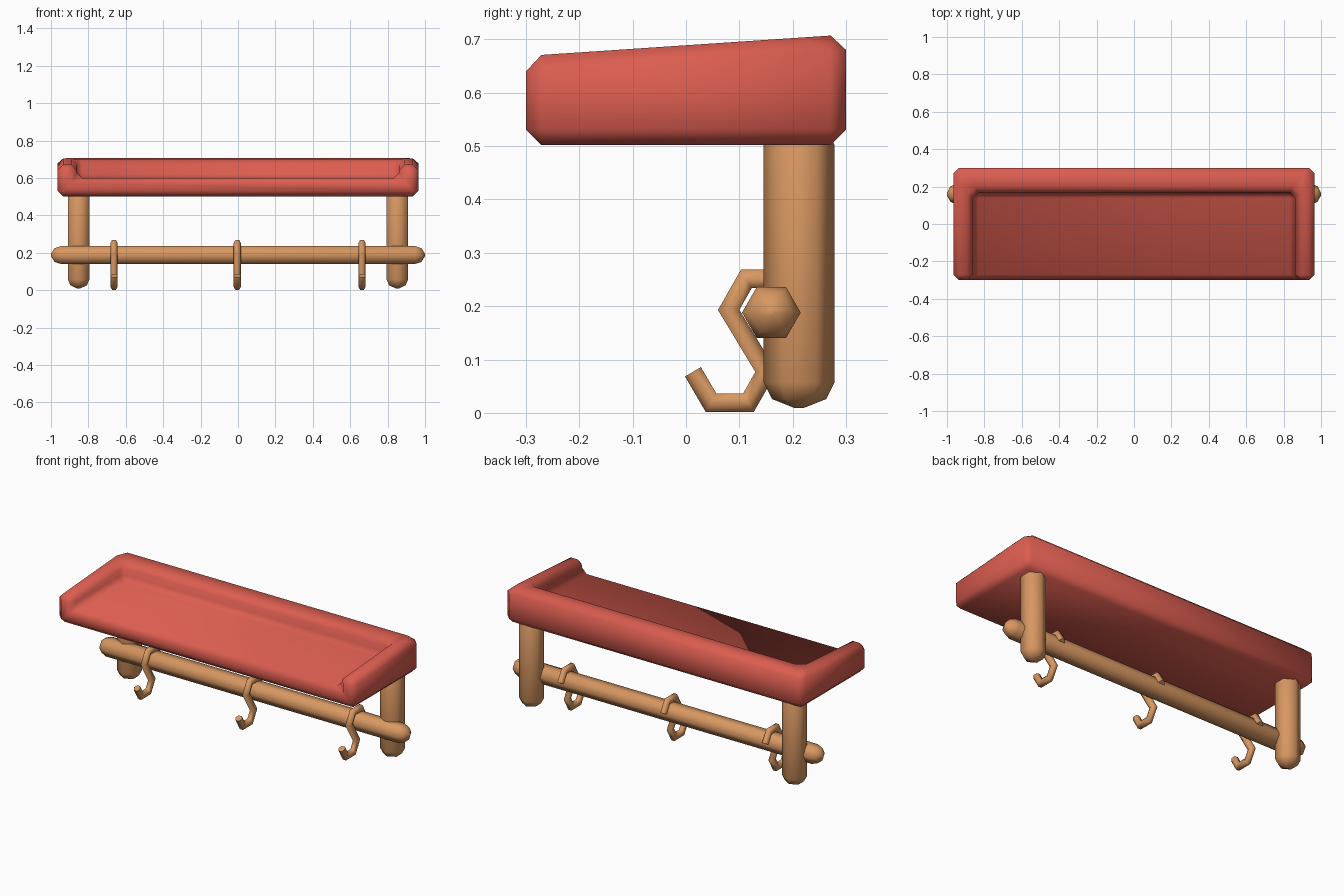
import bpy, bmesh, math
from mathutils import Vector

if "Cube" in bpy.data.objects:
    bpy.data.objects.remove(bpy.data.objects["Cube"])


def material(name, rgb):
    m = bpy.data.materials.new(name)
    m.diffuse_color = (*rgb, 1)
    m.use_nodes = True
    m.node_tree.nodes["Principled BSDF"].inputs["Base Color"].default_value = m.diffuse_color
    return m


RED = material("red paint", (0.71, 0.11, 0.08))
WOOD = material("light wood", (0.68, 0.31, 0.12))


def make_object(name, verts, faces, mat, bevel=0):
    mesh = bpy.data.meshes.new(name)
    mesh.from_pydata(verts, [], faces)
    bm = bmesh.new()
    bm.from_mesh(mesh)
    bmesh.ops.recalc_face_normals(bm, faces=bm.faces)
    if bevel:
        bmesh.ops.bevel(bm, geom=list(bm.edges), offset=bevel, segments=1,
                        profile=0.5, affect='EDGES')
    bm.to_mesh(mesh)
    bm.free()
    mesh.materials.append(mat)
    ob = bpy.data.objects.new(name, mesh)
    bpy.context.collection.objects.link(ob)
    bpy.ops.object.select_all(action='DESELECT')
    ob.select_set(True)
    bpy.context.view_layer.objects.active = ob
    bpy.ops.object.shade_smooth_by_angle(angle=math.radians(65))
    return ob


def skin(name, rings, mat):
    """Join six-sided rings into a capped rod."""
    n = 6
    verts = [v for r in rings for v in r]
    faces = [(i * n + k, i * n + (k + 1) % n, (i + 1) * n + (k + 1) % n, (i + 1) * n + k)
             for i in range(len(rings) - 1) for k in range(n)]
    faces += [tuple(range(n)), tuple(range(len(verts) - n, len(verts)))]
    return make_object(name, verts, faces, mat)


ANGLES = [k * math.pi / 3 for k in range(6)]


def dome_profile(a, b, r, h):
    """(position, radius) pairs of a rod from a to b with rounded ends of height h."""
    end = [(0.0, 0.12), (0.35, 0.76), (1.0, 1.0)]
    return [(a + h * t, r * s) for t, s in end] + [(b - h * t, r * s) for t, s in reversed(end)]


# Shelf tray: open front, rim on three sides sloping up to the back
X, Y, XI, YI, BASE, FLOOR = 0.965, 0.3, 0.862, 0.168, 0.502, 0.601


def rim(x, y):
    return (x, y, 0.689 + 0.067 * y)


tray_verts = [(-X, -Y, BASE), (-X, Y, BASE), (X, Y, BASE), (X, -Y, BASE),
              rim(-X, -Y), rim(-X, Y), rim(X, Y), rim(X, -Y),
              rim(-XI, -Y), rim(-XI, YI), rim(XI, YI), rim(XI, -Y),
              (-XI, -Y, FLOOR), (-XI, YI, FLOOR), (XI, YI, FLOOR), (XI, -Y, FLOOR)]
tray_faces = [(0, 1, 2, 3), (0, 4, 5, 1), (1, 5, 6, 2), (2, 6, 7, 3),
              (0, 3, 7, 11, 15, 12, 8, 4),
              (4, 8, 9, 5), (5, 9, 10, 6), (6, 10, 11, 7),
              (8, 12, 13, 9), (9, 13, 14, 10), (10, 14, 15, 11), (12, 15, 14, 13)]
make_object("shelf_tray", tray_verts, tray_faces, RED, bevel=0.029)

# Two upright posts with rounded ends
for side, px in (("left", -0.852), ("right", 0.852)):
    skin(side + "_post",
         [[(px + r * math.sin(a), 0.212 + r * math.cos(a), z) for a in ANGLES]
          for z, r in dome_profile(0.009, 0.55, 0.0665, 0.048)], WOOD)

# Hanging rail
skin("rail", [[(x, 0.16 + r * math.cos(a), 0.188 + r * math.sin(a)) for a in ANGLES]
              for x, r in dome_profile(-1.0, 1.0, 0.055, 0.053)], WOOD)

# S-shaped hooks: half a hexagon over the rail, half a hexagon below
PATH = [Vector(p) for p in ((0.214, 0.193), (0.180, 0.251), (0.113, 0.251), (0.080, 0.193),
                            (0.150, 0.077), (0.117, 0.019), (0.047, 0.019), (0.013, 0.077))]


def hook_rings(hx, r=0.02):
    rings = []
    for i, p in enumerate(PATH):
        d0 = (p - PATH[i - 1]).normalized() if i else None
        d1 = (PATH[i + 1] - p).normalized() if i < len(PATH) - 1 else d0
        d0 = d0 or d1
        t = (d0 + d1).normalized()
        side = Vector((-t.y, t.x)) / max(0.5, t.dot(d1))   # mitred corner
        rings.append([(hx + r * math.cos(a), *(p + side * r * math.sin(a))) for a in ANGLES])
    return rings


for label, hx in (("left", -0.663), ("middle", -0.004), ("right", 0.663)):
    skin(label + "_hook", hook_rings(hx), WOOD)
